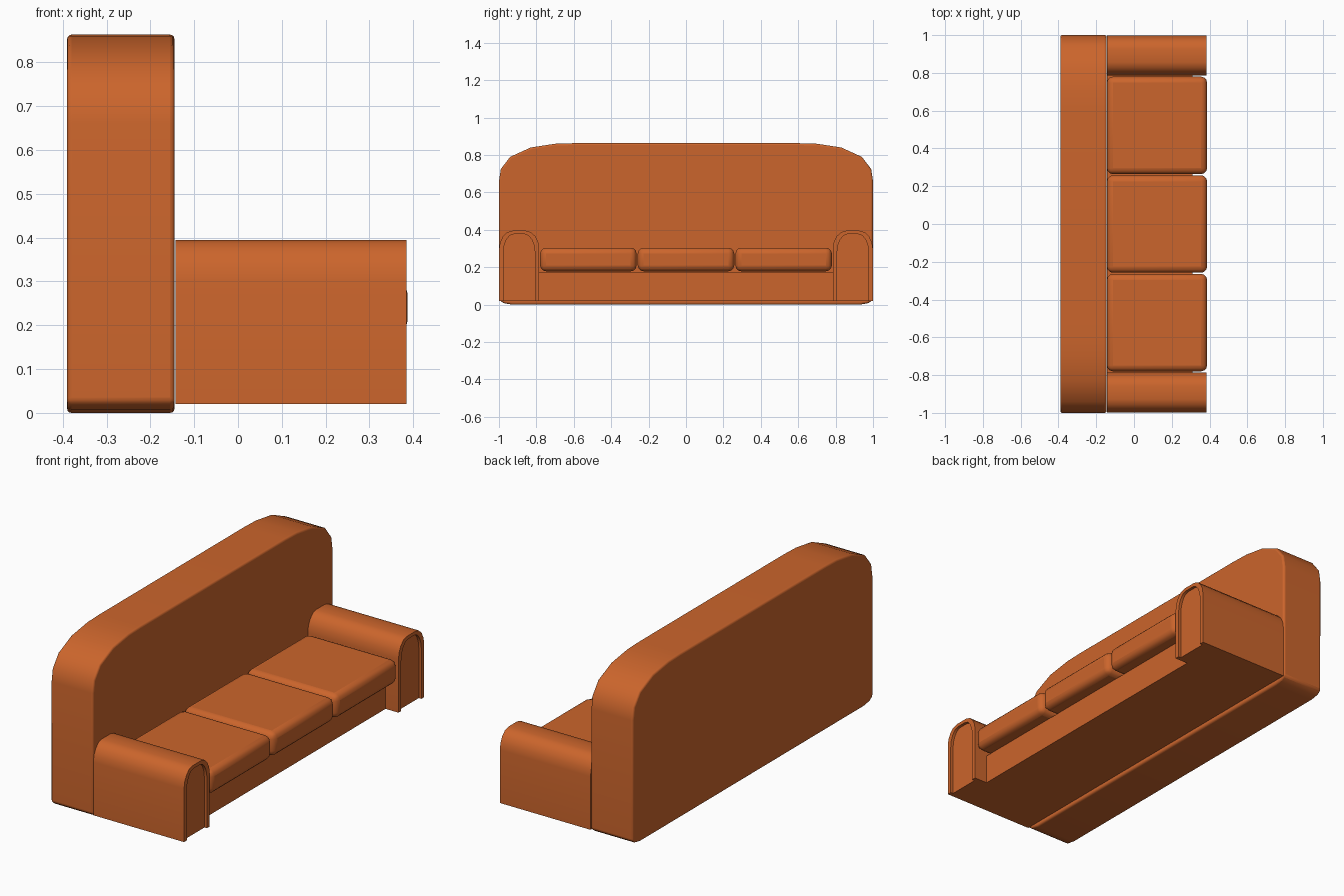
import bpy, bmesh, math

if "Cube" in bpy.data.objects:
    bpy.data.objects.remove(bpy.data.objects["Cube"])

mat = bpy.data.materials.new("orange_fabric")
mat.diffuse_color = (0.60, 0.13, 0.025, 1)
mat.use_nodes = True
mat.node_tree.nodes["Principled BSDF"].inputs["Base Color"].default_value = mat.diffuse_color


def finish(name, bm, bevel=0, segments=2, angle=40):
    bmesh.ops.recalc_face_normals(bm, faces=bm.faces)
    me = bpy.data.meshes.new(name)
    bm.to_mesh(me)
    bm.free()
    ob = bpy.data.objects.new(name, me)
    bpy.context.collection.objects.link(ob)
    me.materials.append(mat)
    if bevel:
        mod = ob.modifiers.new("bevel", 'BEVEL')
        mod.width, mod.segments = bevel, segments
        mod.limit_method, mod.angle_limit = 'ANGLE', math.radians(50)
    bpy.ops.object.select_all(action='DESELECT')
    bpy.context.view_layer.objects.active = ob
    ob.select_set(True)
    bpy.ops.object.shade_smooth_by_angle(angle=math.radians(angle))
    return ob


def box(name, x0, x1, y0, y1, z0, z1, **kw):
    bm = bmesh.new()
    bmesh.ops.create_cube(bm, size=1)
    for v in bm.verts:
        v.co = ((x0 + x1) / 2 + v.co.x * (x1 - x0),
                (y0 + y1) / 2 + v.co.y * (y1 - y0),
                (z0 + z1) / 2 + v.co.z * (z1 - z0))
    return finish(name, bm, **kw)


# Backrest: mirrored rounded outline extruded along x
half = [(0.93, 0.0), (0.975, 0.008), (1.0, 0.025), (1.0, 0.66), (0.99, 0.725),
        (0.94, 0.79), (0.83, 0.84), (0.70, 0.86), (0.60, 0.863)]
outline = half + [(-y, z) for y, z in reversed(half)]
bm = bmesh.new()
face = bm.faces.new([bm.verts.new((-0.39, y, z)) for y, z in outline])
ext = bmesh.ops.extrude_face_region(bm, geom=[face])
for v in ext["geom"]:
    if isinstance(v, bmesh.types.BMVert):
        v.co.x = -0.145
finish("backrest", bm, bevel=0.01, segments=3)


# Arms: arched sections with a recessed front panel open at the bottom
def arch(x, cy, w, top):
    pts = [(w, 0.02), (w, 0.30), (w * 0.95, 0.335), (w * 0.81, 0.365),
           (w * 0.6, 0.387), (w * 0.33, 0.395)]
    pts += [(-y, z) for y, z in reversed(pts)]
    return [(x, cy + y, z if z < 0.1 else z - (0.395 - top)) for y, z in pts]


def arm(name, cy):
    bm = bmesh.new()
    sections = [arch(-0.143, cy, 0.107, 0.395), arch(0.385, cy, 0.107, 0.395),
                arch(0.385, cy, 0.084, 0.377), arch(0.37, cy, 0.084, 0.377)]
    rings = [[bm.verts.new(p) for p in s] for s in sections]
    for a, b in zip(rings, rings[1:]):
        for i in range(len(a) - 1):
            bm.faces.new((a[i], a[i + 1], b[i + 1], b[i]))
    bm.faces.new(rings[0])
    bm.faces.new(rings[-1])
    bm.faces.new([r[0] for r in rings] + [r[-1] for r in reversed(rings)])
    return finish(name, bm)


arm("arm_left", -0.892)
arm("arm_right", 0.892)

# Seat base, set back from the arm fronts
box("seat_base", -0.143, 0.31, -0.785, 0.785, 0.02, 0.175)

# Three soft cushions
for i in (-1, 0, 1):
    y = i * 0.522
    box(f"cushion_{i + 2}", -0.143, 0.387, y - 0.258, y + 0.258, 0.178, 0.304,
        bevel=0.032, segments=3)
